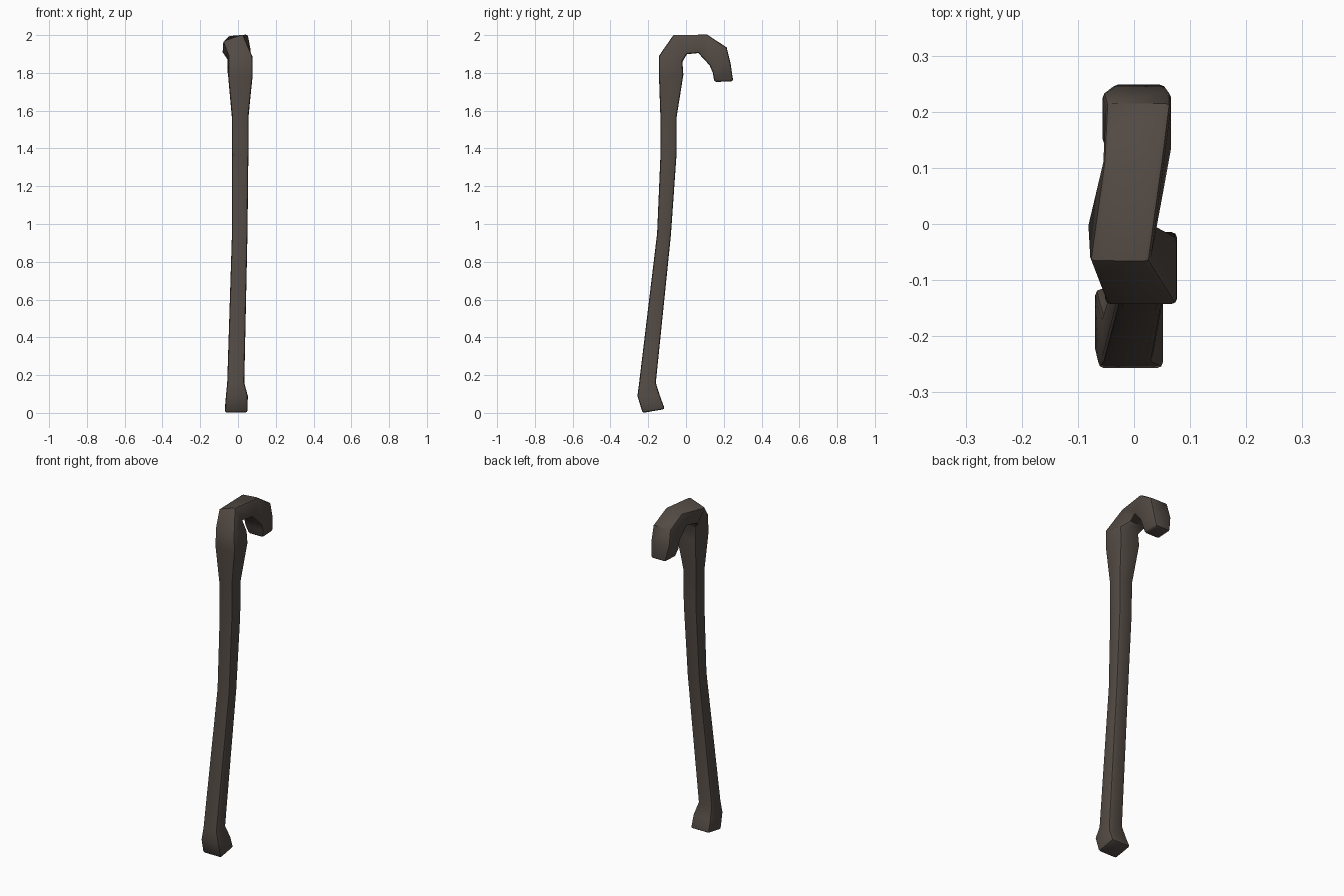
import bpy, bmesh
from math import radians

if "Cube" in bpy.data.objects:
    bpy.data.objects.remove(bpy.data.objects["Cube"])

# Square sections along the cane:
# outer (y, z), inner (y, z), left x, right x, drop of the left outer corner
sections = [
    (-0.23, 0.00, -0.112, 0.02, -0.070, 0.050, 0.0),   # foot
    (-0.257, 0.09, -0.138, 0.09, -0.064, 0.052, 0.0),
    (-0.248, 0.16, -0.160, 0.16, -0.057, 0.033, 0.0),
    (-0.153, 0.95, -0.080, 0.94, -0.032, 0.050, 0.0),  # shaft
    (-0.135, 1.37, -0.050, 1.37, -0.031, 0.055, 0.0),
    (-0.136, 1.58, -0.049, 1.57, -0.033, 0.056, 0.0),
    (-0.143, 1.78, -0.014, 1.79, -0.052, 0.077, 0.0),
    (-0.143, 1.89, -0.020, 1.86, -0.050, 0.076, 0.0),  # hook
    (-0.066, 2.003, 0.005, 1.90, -0.080, 0.028, 0.035),
    (0.112, 2.003, 0.065, 1.905, -0.055, 0.053, 0.01),
    (0.215, 1.935, 0.125, 1.84, -0.050, 0.066, 0.0),
    (0.236, 1.85, 0.142, 1.80, -0.056, 0.066, 0.0),
    (0.250, 1.755, 0.150, 1.752, -0.038, 0.056, 0.0),
]

bm = bmesh.new()
rings = []
for oy, oz, iy, iz, x0, x1, drop in sections:
    rings.append([bm.verts.new(p) for p in (
        (x0, oy, oz - drop), (x1, oy, oz), (x1, iy, iz), (x0, iy, iz))])
for a, b in zip(rings, rings[1:]):
    for i in range(4):
        j = (i + 1) % 4
        bm.faces.new((a[i], a[j], b[j], b[i]))
bm.faces.new(rings[0])
bm.faces.new(rings[-1])
bmesh.ops.recalc_face_normals(bm, faces=bm.faces[:])

# Soften the four long corners and both ends
corners = [e for r, s in zip(rings, rings[1:]) for e in
           (bm.edges.get((r[i], s[i])) for i in range(4))]
rims = [bm.edges.get((r[i], r[(i + 1) % 4])) for r in (rings[0], rings[-1]) for i in range(4)]
bmesh.ops.bevel(bm, geom=corners + rims, offset=0.011, segments=2,
                profile=0.5, affect='EDGES', clamp_overlap=True)

mesh = bpy.data.meshes.new("walking_cane")
bm.to_mesh(mesh)
bm.free()
cane = bpy.data.objects.new("walking_cane", mesh)
bpy.context.collection.objects.link(cane)

# Dark wood
wood = bpy.data.materials.new("dark_wood")
wood.diffuse_color = (0.085, 0.068, 0.057, 1)
wood.use_nodes = True
wood.node_tree.nodes["Principled BSDF"].inputs["Base Color"].default_value = wood.diffuse_color
mesh.materials.append(wood)

bpy.context.view_layer.objects.active = cane
cane.select_set(True)
bpy.ops.object.shade_smooth_by_angle(angle=radians(40))
